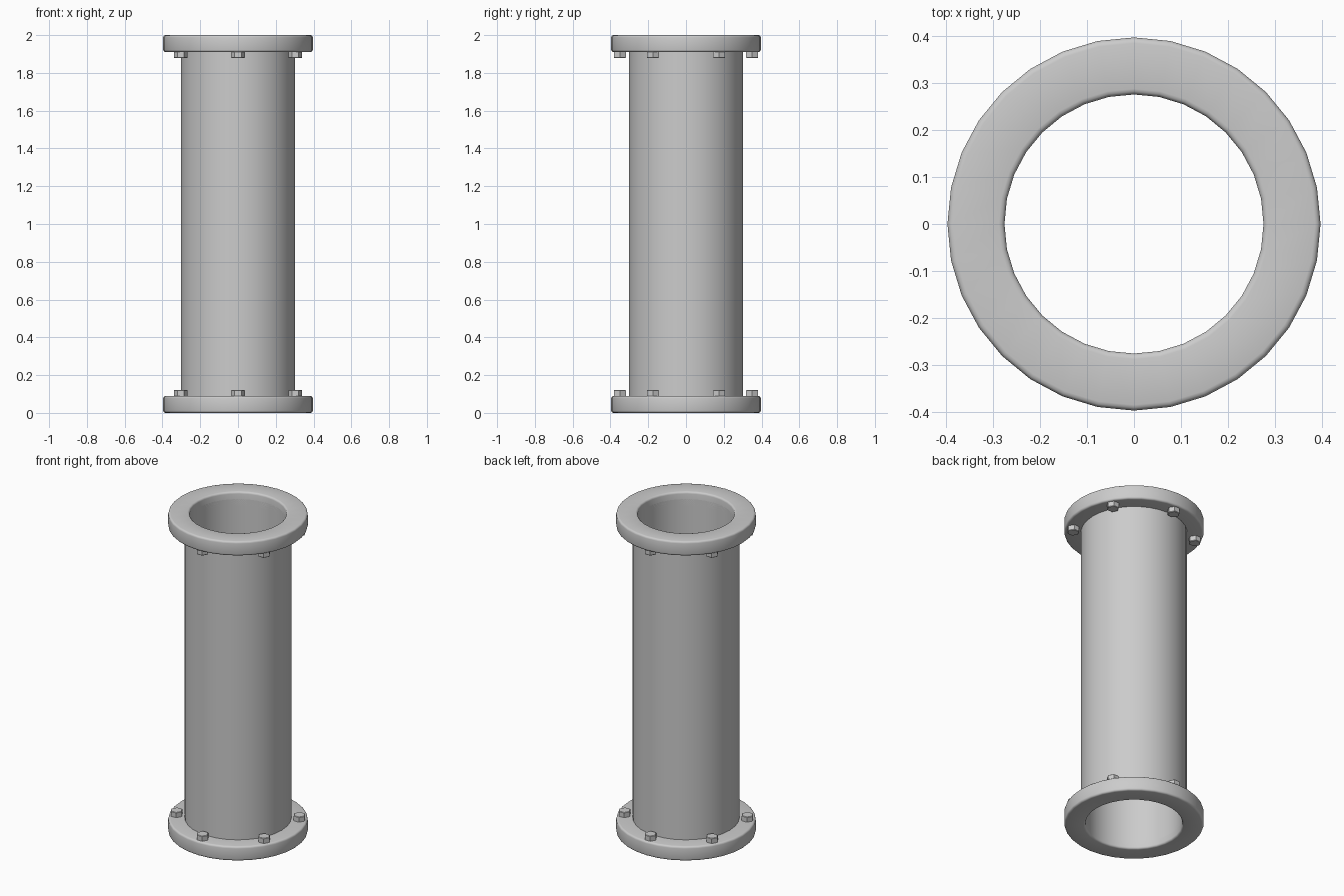
import bpy, bmesh
from math import cos, sin, pi

if "Cube" in bpy.data.objects:
    bpy.data.objects.remove(bpy.data.objects["Cube"])

SIDES = 32
HEIGHT = 2.0
FLANGE = 0.09
BOLT_CIRCLE = 0.35


def make_object(name, bm, angle=None):
    bmesh.ops.recalc_face_normals(bm, faces=bm.faces)
    mesh = bpy.data.meshes.new(name)
    bm.to_mesh(mesh)
    bm.free()
    ob = bpy.data.objects.new(name, mesh)
    bpy.context.collection.objects.link(ob)
    if angle:
        bpy.ops.object.select_all(action='DESELECT')
        ob.select_set(True)
        bpy.context.view_layer.objects.active = ob
        bpy.ops.object.shade_smooth_by_angle(angle=angle)
    return ob


def lathe(name, profile, closed=True):
    """Revolve an (r, z) profile about the z axis."""
    bm = bmesh.new()
    rings = [[bm.verts.new((r * cos(2 * pi * i / SIDES), r * sin(2 * pi * i / SIDES), z))
              for i in range(SIDES)] for r, z in profile]
    for k in range(len(rings)):
        a, b = rings[k], rings[(k + 1) % len(rings)]
        for i in range(SIDES):
            j = (i + 1) % SIDES
            bm.faces.new((a[i], a[j], b[j], b[i]))
    return make_object(name, bm, 0.8)


def rounded(corner_r, corner_z, sr, sz, w=0.012, steps=3):
    """Quarter-round from the z-parallel wall to the flat face; sr, sz point outwards."""
    return [(corner_r - sr * w * (1 - cos(t)), corner_z - sz * w * (1 - sin(t)))
            for t in (pi / 2 * k / steps for k in range(steps + 1))]


# Pipe body
lathe("pipe", [(0.275, FLANGE / 2), (0.303, FLANGE / 2),
               (0.303, HEIGHT - FLANGE / 2), (0.275, HEIGHT - FLANGE / 2)])

for end, flip in (("bottom", False), ("top", True)):
    def place(z):
        return HEIGHT - z if flip else z

    # Flange ring with rounded rims
    profile = (rounded(0.275, 0, -1, -1) + rounded(0.396, 0, 1, -1)[::-1]
               + rounded(0.396, FLANGE, 1, 1) + [(0.275, FLANGE)])
    lathe(end + "_flange", [(r, place(z)) for r, z in profile])

    # Hexagonal bolt heads on the inner face of the flange
    for n in range(6):
        a = pi / 6 + n * pi / 3
        cx, cy = BOLT_CIRCLE * cos(a), BOLT_CIRCLE * sin(a)
        bm = bmesh.new()
        rings = [[bm.verts.new((cx + r * cos(k * pi / 3), cy + r * sin(k * pi / 3), place(z)))
                  for k in range(6)]
                 for r, z in ((0.036, FLANGE - 0.02), (0.036, 0.119), (0.033, 0.122))]
        for lo, hi in zip(rings, rings[1:]):
            for k in range(6):
                m = (k + 1) % 6
                bm.faces.new((lo[k], lo[m], hi[m], hi[k]))
        bm.faces.new(rings[0])
        bm.faces.new(rings[-1])
        make_object(f"{end}_bolt_{n + 1}", bm)
